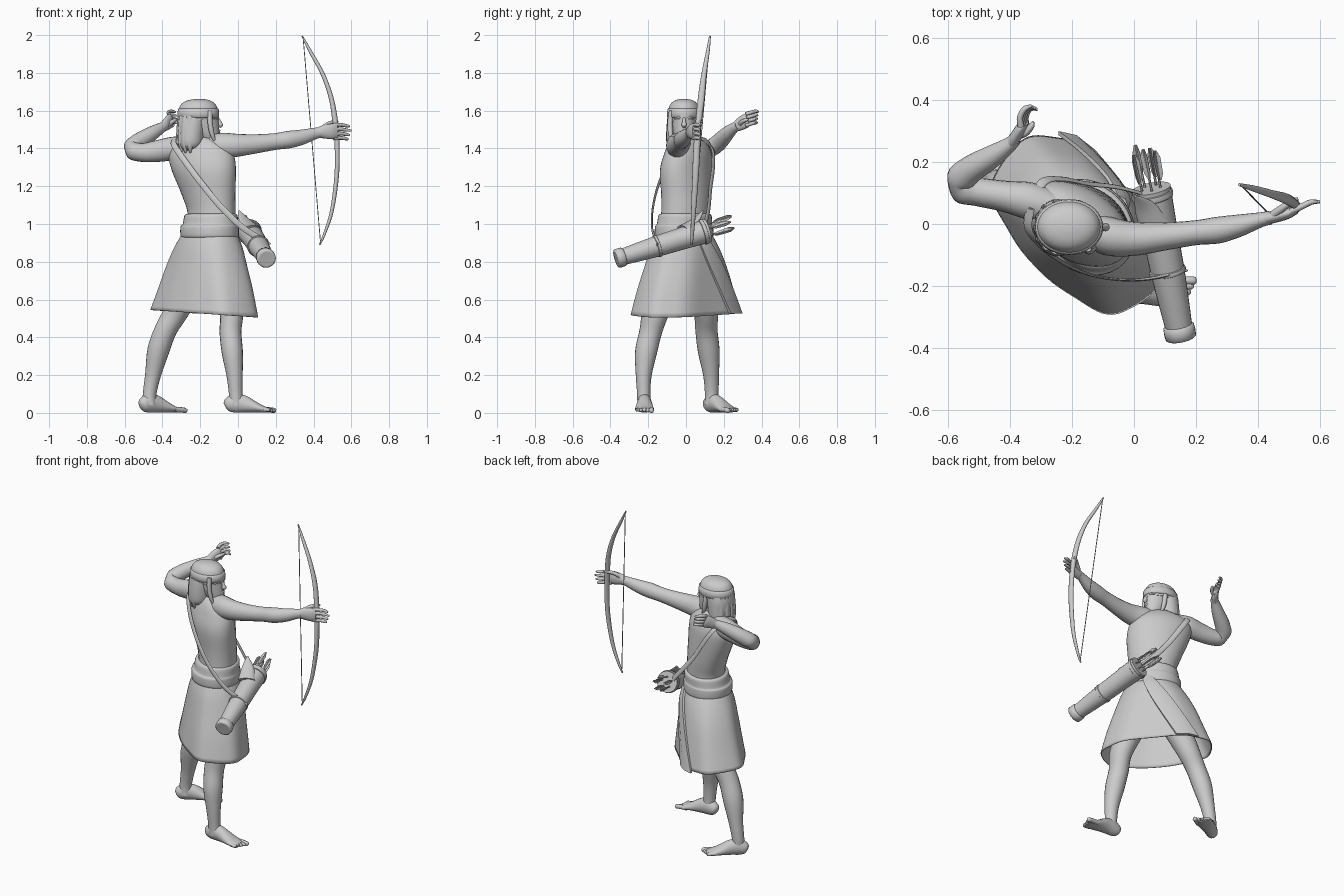
import bpy, bmesh, math
from mathutils import Vector as V


def loft(name, rings, steps=4, caps=True, thick=0):
    """Skin a smooth surface through equal-sized rings of points."""
    rows, m = [], len(rings)
    for i in range(m - 1):
        a, b, c, d = rings[max(i - 1, 0)], rings[i], rings[i + 1], rings[min(i + 2, m - 1)]
        for s in range(steps):
            t = s / steps
            rows.append([q + .5 * t * ((r - p) + t * ((2 * p - 5 * q + 4 * r - w) + t * (3 * q - p - 3 * r + w)))
                         for p, q, r, w in zip(a, b, c, d)])
    rows.append(rings[-1])
    bm = bmesh.new()
    vs = [[bm.verts.new(p) for p in r] for r in rows]
    n = len(rows[0])
    for r0, r1 in zip(vs, vs[1:]):
        for k in range(n):
            bm.faces.new((r0[k], r0[(k + 1) % n], r1[(k + 1) % n], r1[k]))
    if caps:
        bm.faces.new(vs[0])
        bm.faces.new(vs[-1])
    bmesh.ops.recalc_face_normals(bm, faces=bm.faces)
    me = bpy.data.meshes.new(name)
    bm.to_mesh(me)
    bm.free()
    ob = bpy.data.objects.new(name, me)
    bpy.context.collection.objects.link(ob)
    if thick:
        mod = ob.modifiers.new("thickness", 'SOLIDIFY')
        mod.thickness, mod.offset = thick, 0
    bpy.ops.object.select_all(action='DESELECT')
    ob.select_set(True)
    bpy.context.view_layer.objects.active = ob
    bpy.ops.object.shade_smooth_by_angle(angle=math.radians(50))


def tube(name, pts, ref=(0, 0, 1), n=14, steps=4):
    """Elliptical tube: points are (x, y, z, half width, half height along ref)."""
    P = [V(p[:3]) for p in pts]
    rings = []
    for i, p in enumerate(pts):
        t = (P[min(i + 1, len(P) - 1)] - P[max(i - 1, 0)]).normalized()
        side = t.cross(V(ref)).normalized()
        up = side.cross(t)
        rings.append([P[i] + side * p[3] * math.cos(k * math.tau / n) + up * p[-1] * math.sin(k * math.tau / n)
                      for k in range(n)])
    loft(name, rings, steps)


def on_oval(row, t, out=0.0, power=1.0):
    """Point at angle t on a horizontal oval (x, y, z, a, b, turn); power < 1 makes it boxier."""
    x, y, z, a, b, ang = (tuple(row) + (0,))[:6]
    c, s = math.cos(math.radians(ang)), math.sin(math.radians(ang))
    u = (a + out) * math.copysign(abs(math.cos(t)) ** power, math.cos(t))
    w = (b + out) * math.copysign(abs(math.sin(t)) ** power, math.sin(t))
    return V((x + u * c - w * s, y + u * s + w * c, z))


def stack(name, rows, n=36, power=1.0, **kw):
    loft(name, [[on_oval(r, k * math.tau / n, 0, power) for k in range(n)] for r in rows], **kw)


# Torso and neck
stack("torso", [(-.15, -.01, .95, .15, .12, -45), (-.14, -.005, 1.05, .14, .112, -45),
                (-.155, 0, 1.15, .155, .115, -38), (-.18, 0, 1.28, .183, .12, -30),
                (-.195, .01, 1.37, .185, .108, -26), (-.2, .01, 1.425, .15, .085, -26),
                (-.2, .005, 1.46, .07, .06, -20)])
stack("neck", [(-.205, .005, 1.41, .065, .06), (-.2, 0, 1.45, .054, .05), (-.185, -.005, 1.5, .054, .05)])

# Wrapped belt
stack("belt", [(-.15, -.01, .925, .15, .125, -45), (-.15, -.01, .935, .165, .142, -45),
               (-.15, -.01, .985, .166, .142, -45), (-.146, -.008, 1.0, .159, .133, -45),
               (-.143, -.005, 1.045, .152, .128, -45), (-.14, -.005, 1.055, .14, .11, -45)])

# Skirt: boxy oval flaring to a hem that dips toward the bow side
SKIRT = [(-.15, -.01, .955, .15, .125, -45), (-.155, -.005, .88, .192, .148, -45), (-.163, 0, .78, .235, .163, -46),
         (-.17, 0, .65, .282, .178, -46), (-.175, 0, .525, .322, .192, -46)]
SQUARE = (1, .92, .86, .8, .77)
skirt_rings = [[on_oval(r, k * math.tau / 84, .005 * i / 4 * math.sin(k * math.tau / 12), p) for k in range(84)]
               for i, (r, p) in enumerate(zip(SKIRT, SQUARE))]
for p in skirt_rings[-1]:
    p.z -= .07 * (p.x + .175)
loft("skirt", skirt_rings, caps=False, thick=.006)

# Sash flap falling across the front of the skirt
loft("sash_flap", [[on_oval(r, math.radians(82 + i * 10 + k * (10 + i)), o, SQUARE[i]) for k, o in
                    ((-1, .006), (0, .01), (1, .006), (1, .018), (0, .026), (-1, .018))]
                   for i, r in enumerate(SKIRT)])

# Legs
LEGS = {"right": [(-.08, -.1, .72, .085), (-.035, -.16, .54, .072, .064), (-.04, -.187, .43, .06, .058),
                  (-.03, -.212, .32, .058, .056), (-.018, -.224, .2, .042, .043),
                  (-.012, -.224, .1, .035, .036), (-.008, -.222, .04, .036, .038)],
        "left": [(-.24, .07, .72, .085), (-.325, .105, .54, .066, .066), (-.382, .108, .44, .058, .06),
                 (-.422, .12, .33, .057, .059), (-.45, .133, .2, .042, .042),
                 (-.468, .136, .1, .036, .036), (-.468, .134, .04, .036, .038)]}
for side, pts in LEGS.items():
    tube(side + "_leg", pts, ref=(1, 0, 0) if side == "right" else (.8, .6, 0), n=20)

# Feet with toes
for side, hx, hy, deg, mirror in (("right", -.068, -.22, 0, 1), ("left", -.515, .108, 34, -1)):
    def at(l, w, *rest):
        c, s = math.cos(math.radians(deg)), math.sin(math.radians(deg))
        return (hx + l * c - w * s, hy + l * s + w * c) + rest
    tube(side + "_foot", [at(0, 0, .036, .014, .018), at(.012, 0, .042, .03, .036), at(.05, 0, .052, .036, .051),
                          at(.1, 0, .047, .039, .046), at(.16, 0, .03, .047, .029),
                          at(.2, 0, .02, .05, .018), at(.235, 0, .015, .043, .012)], n=18)
    for i in range(5):
        w, r, end = mirror * (.037 - i * .0185), .0105 + .0035 * (i == 0), .27 - i * .009
        tube(side + "_toe_%d" % i, [at(.19, w, .018, r), at(.235, w, .016, r),
                                    at(end - .008, w, .012, r * .95), at(end, w, .011, r * .4)], n=8, steps=3)

# Outstretched bow arm
tube("bow_arm", [(-.16, -.01, 1.41, .055, .06), (-.08, -.04, 1.415, .062, .068), (.0, -.048, 1.417, .055, .06),
                 (.1, -.04, 1.425, .045, .05), (.2, -.028, 1.437, .04, .044), (.27, -.02, 1.447, .043, .046),
                 (.34, -.005, 1.46, .036, .04), (.41, .014, 1.48, .024, .03), (.44, .02, 1.485, .022, .028)], n=20)
tube("bow_palm", [(.42, .016, 1.483, .02, .027), (.455, .024, 1.488, .02, .036), (.495, .034, 1.49, .018, .042),
                  (.525, .045, 1.492, .012, .038)])
for i in range(4):
    z = 1.525 - i * .023
    tube("bow_finger_%d" % i, [(.505, .04, z - .002, .011), (.54, .056, z, .01),
                               (.57, .07, z - .004, .009), (.6 - abs(i - 1) * .008, .072, z - .008, .005)], n=8)
tube("bow_thumb", [(.45, .03, 1.51, .014), (.48, .052, 1.53, .012), (.51, .075, 1.54, .01), (.53, .08, 1.543, .005)],
     n=8)

# Bent drawing arm
tube("draw_arm", [(-.26, .05, 1.4, .055, .06), (-.34, .075, 1.4, .06, .062), (-.42, .09, 1.387, .05, .058),
                  (-.5, .103, 1.378, .046, .05), (-.555, .115, 1.387, .046, .048),
                  (-.56, .145, 1.408, .046, .045), (-.525, .178, 1.437, .044, .045),
                  (-.455, .22, 1.48, .036, .038), (-.4, .258, 1.513, .024, .027), (-.385, .275, 1.522, .022, .026)],
     n=20)
tube("draw_palm", [(-.4, .255, 1.51, .02, .025), (-.38, .285, 1.528, .019, .034), (-.362, .315, 1.545, .017, .038),
                   (-.352, .33, 1.553, .012, .032)])
for i in range(4):
    z, x = 1.585 - i * .02, -.365 + i * .006
    tube("draw_finger_%d" % i, [(x, .315, z - .004, .011), (x - .003, .345, z + .006, .01),
                                (x + .012, .372, z + .012, .009), (x + .035, .382 - i * .004, z + .008, .005)], n=8)
tube("draw_thumb", [(-.375, .285, 1.525, .013), (-.35, .295, 1.54, .012), (-.332, .315, 1.55, .01),
                    (-.325, .33, 1.553, .005)], n=8)

# Head and face
stack("head", [(-.14, -.01, 1.428, .025, .022), (-.148, -.01, 1.438, .045, .038), (-.165, -.01, 1.47, .066, .054),
               (-.185, -.01, 1.51, .085, .064), (-.198, -.01, 1.55, .096, .07), (-.2, -.01, 1.59, .098, .075),
               (-.205, -.01, 1.63, .085, .066), (-.205, -.01, 1.652, .05, .04)])
tube("nose", [(-.108, -.01, 1.562, .007), (-.097, -.01, 1.54, .01), (-.092, -.01, 1.524, .014),
              (-.1, -.01, 1.512, .008)], ref=(1, 0, 0), n=10)
for i, z in enumerate((1.494, 1.482)):
    tube("lip_%d" % i, [(-.113, -.032, z, .004), (-.1, -.01, z, .007), (-.113, .012, z, .004)], n=8)
for i, s in enumerate((-1, 1)):
    tube("brow_%d" % i, [(-.109, -.01 + s * .012, 1.558, .005), (-.112, -.01 + s * .03, 1.562, .006),
                         (-.128, -.01 + s * .05, 1.558, .004)], n=8)
    # Locks hanging beside the face
    x = -.035 * i
    tube("side_lock_%d" % i, [(x - .15, -.01 + s * .066, 1.6, .014), (x - .148, -.01 + s * .074, 1.54, .014),
                              (x - .138, -.01 + s * .072, 1.48, .013), (x - .12, -.01 + s * .066, 1.43, .004)],
         ref=(1, 0, 0), n=10)

# Hair cap, hair falling behind, headband
stack("hair_cap", [(-.21, -.01, 1.55, .1, .08), (-.21, -.01, 1.6, .104, .084), (-.21, -.01, 1.635, .09, .072),
                   (-.208, -.01, 1.654, .06, .048), (-.205, -.01, 1.662, .02, .016)])
stack("back_hair", [(-.23, -.01, 1.61, .075, .075), (-.242, -.01, 1.55, .078, .088), (-.246, -.012, 1.48, .074, .092),
                    (-.25, -.012, 1.42, .068, .088), (-.255, -.012, 1.39, .045, .06)])
for i in range(7):
    a = math.radians(100 + i * 27)
    tube("hair_lock_%d" % i, [(-.245 + r * math.cos(a), -.012 + (r + .012) * math.sin(a), z, w) for r, z, w in
                              ((.055, 1.57, .02), (.062, 1.48, .02), (.062, 1.42, .017), (.057, 1.375, .004))],
         ref=(math.cos(a), math.sin(a), 0), n=8)
stack("headband", [(-.21, -.01, 1.563, .098, .08), (-.21, -.01, 1.567, .11, .09), (-.21, -.01, 1.607, .108, .088),
                   (-.21, -.01, 1.612, .095, .076)], steps=2)

# Bow and string
tube("bow", [(.34, .127, 1.995, .005, .004), (.385, .115, 1.91, .01, .009), (.45, .095, 1.79, .014, .011),
             (.495, .08, 1.66, .018, .013), (.517, .065, 1.52, .016, .015), (.525, .057, 1.4, .018, .013),
             (.522, .05, 1.25, .017, .012), (.497, .04, 1.07, .013, .01), (.457, .033, .945, .009, .007),
             (.432, .03, .89, .005, .004)], ref=(1, 0, 0), n=12, steps=5)
tube("bow_string", [(.345, .126, 1.985, .0025), (.437, .031, .9, .0025)], ref=(1, 0, 0), n=6, steps=1)

# Quiver with base, rims and flap
base, mouth = V((.152, -.37, .815)), V((.055, .115, .965))


def along(t, r):
    return tuple(base.lerp(mouth, t)) + (r,)


tube("quiver", [along(.05, .043), along(.4, .054), along(.75, .059), along(1, .064)], n=24)
for name, t0, t1, r in (("quiver_base", 0, .09, .05), ("quiver_band", .43, .47, .059), ("quiver_rim", .93, .98, .067)):
    tube(name, [along(t0, r - .012), along(t0 + .008, r), along(t1 - .008, r), along(t1, r - .012)], n=24, steps=2)
tube("quiver_flap", [(.075, -.02, .975, .05, .02), (.035, .05, 1.02, .035, .012), (.005, .09, 1.07, .004, .004)])

# Arrows with three fletching vanes each
d = (mouth - base).normalized()
sx = d.cross(V((0, 0, 1))).normalized()
sy = sx.cross(d)
for i in range(5):
    a = i * math.tau / 5 + .3
    off = (sx * math.cos(a) + sy * math.sin(a)) * .036
    p, q = mouth - d * .08 + off * .8, mouth + d * (.125 + .02 * (i % 2)) + off
    tube("arrow_shaft_%d" % i, [tuple(p) + (.004,), tuple(q) + (.004,)], n=6, steps=1)
    for j in range(3):
        f = sx * math.cos(j * 2.094 + i) + sy * math.sin(j * 2.094 + i)
        w = d.cross(f) * .001
        loft("arrow_vane_%d_%d" % (i, j), [[q - d * s + w, q - d * s + f * h + w, q - d * s + f * h - w, q - d * s - w]
                                           for s, h in ((.0, .006), (.025, .015), (.08, .013), (.1, .005))], steps=1)

# Strap over the left shoulder and around the quiver
STRAPS = {"strap_back": [(-.335, .05, 1.455), (-.34, -.02, 1.42), (-.28, -.09, 1.33), (-.19, -.145, 1.21),
                         (-.09, -.175, 1.09), (.02, -.18, .985), (.11, -.165, .925), (.165, -.15, .885)],
          "strap_front": [(-.335, .05, 1.455), (-.295, .135, 1.405), (-.23, .145, 1.31), (-.15, .13, 1.19),
                          (-.06, .12, 1.08), (.02, .1, .99)]}
for name, pts in STRAPS.items():
    tube(name, [p + (.016, .005) for p in pts], ref=(-.4, -.9, .3) if name == "strap_back" else (.4, .9, .2), n=10)
